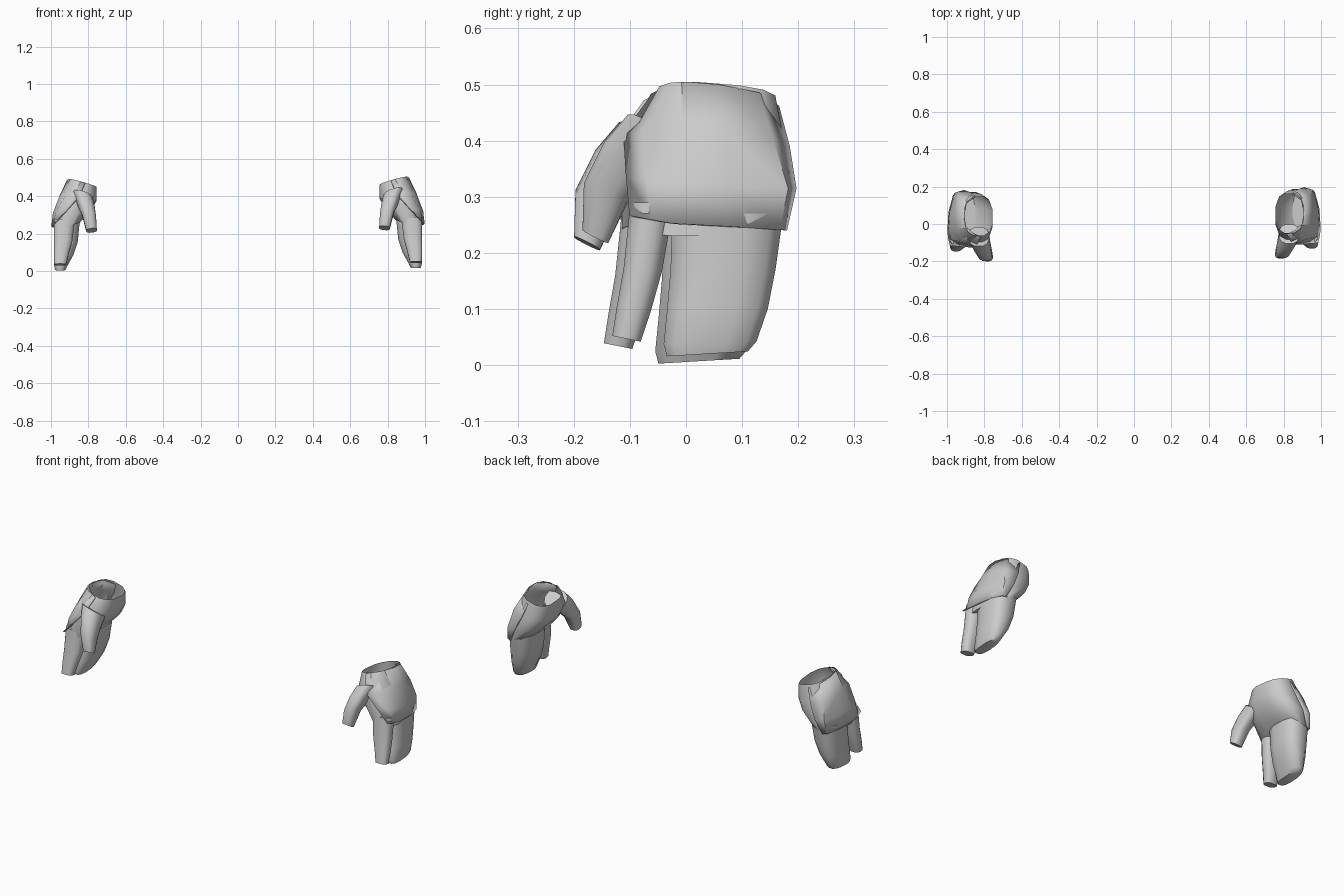
import bpy, bmesh, math
from mathutils import Matrix, Vector

if "Cube" in bpy.data.objects:
    bpy.data.objects.remove(bpy.data.objects["Cube"])


def finish(name, bm, side):
    # the left glove is a mirror image, set slightly lower and forward
    if side < 0:
        bm.transform(Matrix.Translation((0, -0.015, -0.013)) @ Matrix.Diagonal((-1, 1, 1, 1)))
        bmesh.ops.reverse_faces(bm, faces=bm.faces)
    me = bpy.data.meshes.new(name)
    bm.to_mesh(me)
    bm.free()
    ob = bpy.data.objects.new(name, me)
    bpy.context.collection.objects.link(ob)
    bpy.ops.object.select_all(action='DESELECT')
    ob.select_set(True)
    bpy.context.view_layer.objects.active = ob
    bpy.ops.object.shade_smooth_by_angle(angle=math.radians(50))
    return ob


def loft(name, side, rings, cap_top=False, n=12, p=0.75):
    # rings: x0, x1, y0, y1, z at centre, z slope along x, z slope along y
    bm = bmesh.new()
    loops = []
    for x0, x1, y0, y1, z, sx, sy in rings:
        loop = []
        for i in range(n):
            a = 2 * math.pi * (i + 0.5) / n
            c, s = math.cos(a), math.sin(a)
            dx = math.copysign(abs(c) ** p, c) * (x1 - x0) / 2
            dy = math.copysign(abs(s) ** p, s) * (y1 - y0) / 2
            loop.append(bm.verts.new(((x0 + x1) / 2 + dx, (y0 + y1) / 2 + dy, z + sx * dx + sy * dy)))
        loops.append(loop)
    for a, b in zip(loops, loops[1:]):
        for i in range(n):
            j = (i + 1) % n
            bm.faces.new((a[j], a[i], b[i], b[j]))
    bm.faces.new(loops[-1][::-1])
    if cap_top:
        bm.faces.new(loops[0])
    return finish(name, bm, side)


PALM = [(.755, .907, -.05, .162, .481, .28, -.08),
        (.755, .945, -.092, .178, .405, .15, -.1),
        (.785, .978, -.105, .190, .325, -.1, -.05),
        (.845, .984, -.102, .175, .25, -.3, 0)]
MITTEN = [(.845, .985, -.027, .176, .27, 0, 0),
          (.855, .986, -.03, .162, .17, 0, 0),
          (.878, .986, -.036, .148, .10, 0, 0),
          (.912, .984, -.042, .128, .04, 0, .03),
          (.922, .978, -.036, .112, .02, 0, .06)]
INDEX = [(.87, .985, -.1, -.02, .29, 0, 0),
         (.885, .986, -.112, -.042, .17, 0, -.1),
         (.905, .986, -.124, -.062, .10, 0, -.15),
         (.918, .983, -.132, -.08, .047, 0, -.2)]
THUMB = [(.775, .885, -.105, .0, .41, .3, -.6),
         (.765, .86, -.147, -.065, .362, .3, -.75),
         (.758, .835, -.183, -.102, .308, .2, -.35),
         (.754, .812, -.185, -.138, .23, -.1, -.5)]
# armour plate rows, front edge to back edge
PLATE = [[(.82, -.06, .485), (.868, -.035, .497), (.905, 0, .505), (.914, .06, .5), (.90, .13, .486), (.85, .166, .462)],
         [(.85, -.112, .413), (.925, -.08, .415), (.952, 0, .42), (.955, .07, .415), (.94, .155, .405), (.875, .185, .39)],
         [(.92, -.107, .335), (.972, -.07, .33), (.99, 0, .322), (.985, .08, .318), (.958, .182, .315), (.91, .197, .315)],
         [(.985, -.101, .268), (.994, -.06, .26), (.998, -.025, .253), (.992, .08, .247), (.968, .168, .241), (.945, .18, .24)]]


def plate(name, side):
    bm = bmesh.new()
    g = [[bm.verts.new(p) for p in row] for row in PLATE]
    for a, b in zip(g, g[1:]):
        for i in range(len(a) - 1):
            bm.faces.new((a[i], b[i], b[i + 1], a[i + 1]))
    ob = finish(name, bm, side)
    mod = ob.modifiers.new("Thickness", 'SOLIDIFY')
    mod.thickness = 0.008
    mod.offset = -1


for side, tag in ((1, "right"), (-1, "left")):
    loft(tag + "_palm", side, PALM)
    loft(tag + "_mitten_fingers", side, MITTEN, True)
    loft(tag + "_index_finger", side, INDEX, True)
    loft(tag + "_thumb", side, THUMB, True)
    plate(tag + "_back_plate", side)
